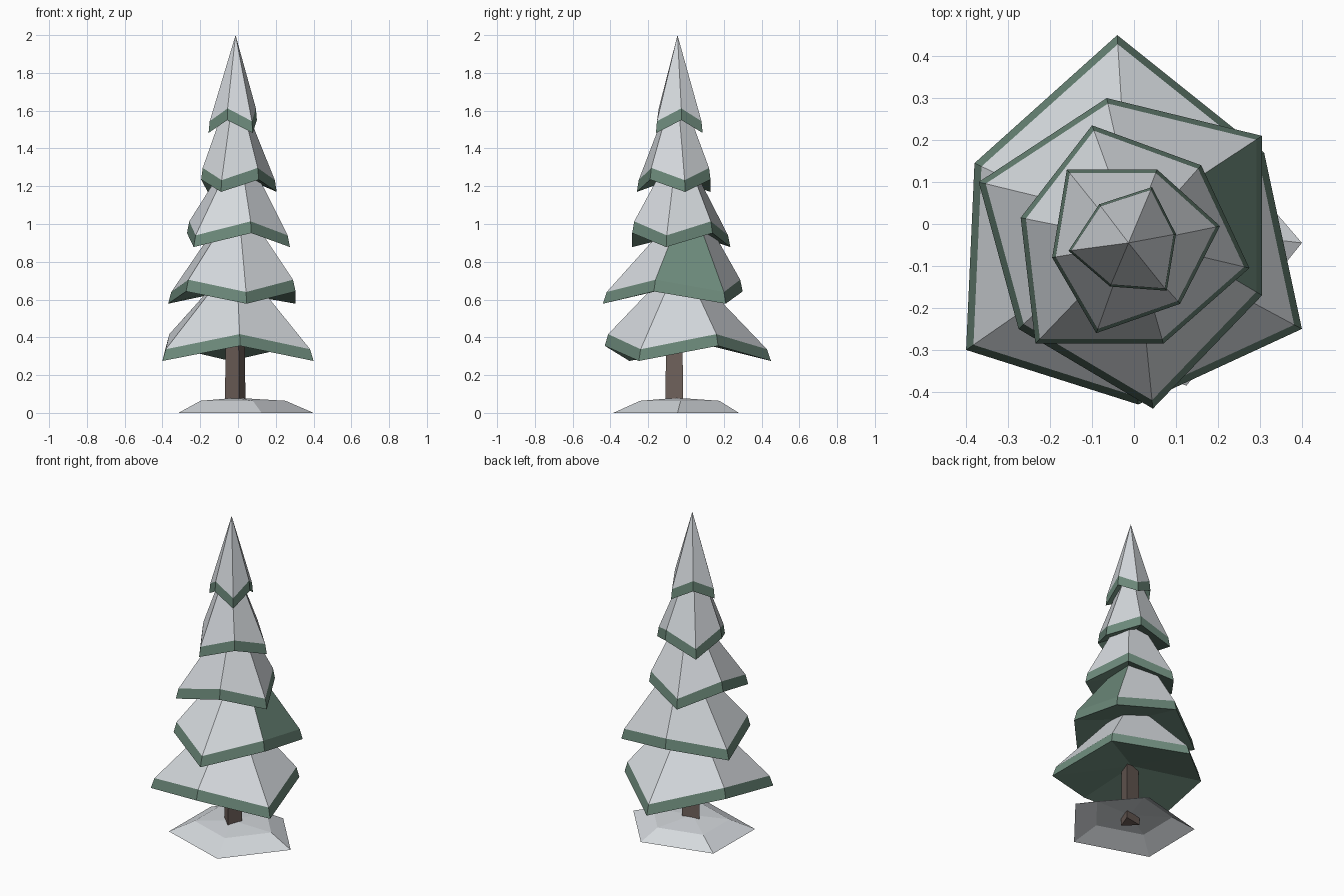
import bpy
import bmesh
from math import atan2, cos, sin
from mathutils import Vector

cube = bpy.data.objects.get("Cube")
if cube:
    bpy.data.objects.remove(cube, do_unlink=True)


def make_material(name, colour):
    mat = bpy.data.materials.new(name)
    mat.use_nodes = True
    rgba = (*colour, 1)
    mat.diffuse_color = rgba
    shader = mat.node_tree.nodes["Principled BSDF"]
    shader.inputs["Base Color"].default_value = rgba
    shader.inputs["Roughness"].default_value = 0.9
    return mat


snow = make_material("snow", (0.66, 0.69, 0.72))
green = make_material("needle green", (0.15, 0.25, 0.195))
brown = make_material("bark brown", (0.16, 0.12, 0.105))


def finish(name, bm, materials):
    mesh = bpy.data.meshes.new(name)
    bm.to_mesh(mesh)
    bm.free()
    for mat in materials:
        mesh.materials.append(mat)
    obj = bpy.data.objects.new(name, mesh)
    bpy.context.collection.objects.link(obj)
    return obj


def add_ring(bm, points):
    return [bm.verts.new(p) for p in points]


def bridge(bm, lower, upper, material=0):
    """Join two rings with quads and return the new faces."""
    count = len(lower)
    faces = []
    for i in range(count):
        j = (i + 1) % count
        face = bm.faces.new((lower[i], lower[j], upper[j], upper[i]))
        face.material_index = material
        faces.append(face)
    return faces


def fan(bm, ring, tip, material=0, flip=False):
    """Close a ring to a single point."""
    top = bm.verts.new(tip)
    count = len(ring)
    for i in range(count):
        a, b = ring[i], ring[(i + 1) % count]
        face = bm.faces.new((b, a, top) if flip else (a, b, top))
        face.material_index = material


def build_tier(name, outline, low, high, centre, radius, top, bare_side=None):
    """Snow-covered skirt of branches with a zigzag green hem."""
    SNOW, GREEN = 0, 1
    cx, cy = centre
    bm = bmesh.new()
    hem, edge, crown = [], [], []
    for i, (x, y) in enumerate(outline):
        z = high if i % 2 else low
        hem.append((x, y, z))
        edge.append((cx + (x - cx) * 0.955, cy + (y - cy) * 0.955, z + 0.062))
        angle = atan2(y - cy, x - cx)
        crown.append((cx + radius * cos(angle), cy + radius * sin(angle), top))
    hem_ring = add_ring(bm, hem)
    edge_ring = add_ring(bm, edge)
    bridge(bm, hem_ring, edge_ring, GREEN)
    fan(bm, hem_ring, (cx, cy, high + 0.04), GREEN, flip=True)
    if radius:
        crown_ring = add_ring(bm, crown)
        sides = bridge(bm, edge_ring, crown_ring, SNOW)
        bm.faces.new(crown_ring)
        if bare_side is not None:
            sides[bare_side].material_index = GREEN
    else:
        fan(bm, edge_ring, (cx, cy, top), SNOW)
    return finish(name, bm, (snow, green))


# Branch tiers from the bottom up; outlines run anticlockwise from a low corner
build_tier("bottom_branches",
           [(0.4, -0.25), (0.31, 0.17), (-0.04, 0.45),
            (-0.38, 0.145), (-0.4, -0.3), (0.01, -0.43)],
           0.275, 0.355, (-0.01, -0.03), 0.13, 0.68)
build_tier("lower_branches",
           [(0.305, 0.21), (-0.065, 0.3), (-0.37, 0.1),
            (-0.275, -0.25), (0.045, -0.44), (0.305, -0.17)],
           0.578, 0.643, (0, 0.01), 0.125, 0.98, bare_side=5)
build_tier("middle_branches",
           [(-0.1, 0.235), (-0.27, 0.015), (-0.235, -0.285),
            (0.07, -0.285), (0.275, -0.105), (0.16, 0.14)],
           0.878, 0.952, (0, -0.04), 0.105, 1.26)
build_tier("upper_branches",
           [(-0.16, 0.13), (-0.195, -0.08), (-0.09, -0.26),
            (0.11, -0.19), (0.205, -0.005), (0.055, 0.13)],
           1.17, 1.235, (-0.015, -0.05), 0.08, 1.56)
build_tier("treetop",
           [(-0.156, -0.064), (-0.057, -0.149), (0.078, -0.159),
            (0.1, -0.024), (0.043, 0.088), (-0.083, 0.047)],
           1.482, 1.55, (-0.013, -0.045), 0, 2)

# Three-sided trunk with a slight taper
bm = bmesh.new()
section = [Vector((0.005, -0.11, 0)), Vector((0.04, -0.015, 0)),
           Vector((-0.07, -0.035, 0))]
middle = sum(section, Vector()) / 3
foot = add_ring(bm, [p + Vector((0, 0, 0.03)) for p in section])
head = add_ring(bm, [middle.lerp(p, 0.9) + Vector((0, 0, 0.42)) for p in section])
bridge(bm, foot, head)
bm.faces.new(reversed(foot))
bm.faces.new(head)
finish("trunk", bm, (brown,))

# Low snow mound, open underneath
bm = bmesh.new()
base = [Vector(p) for p in ((0.4, -0.045, 0), (0.12, 0.28, 0), (-0.31, 0.17, 0),
                            (-0.315, -0.24, 0), (0.125, -0.385, 0))]
rim = add_ring(bm, base)
shoulder = add_ring(bm, [p * 0.63 + Vector((0, 0, 0.064)) for p in base])
bridge(bm, rim, shoulder)
fan(bm, shoulder, (-0.01, -0.05, 0.08))
finish("snow_mound", bm, (snow,))
